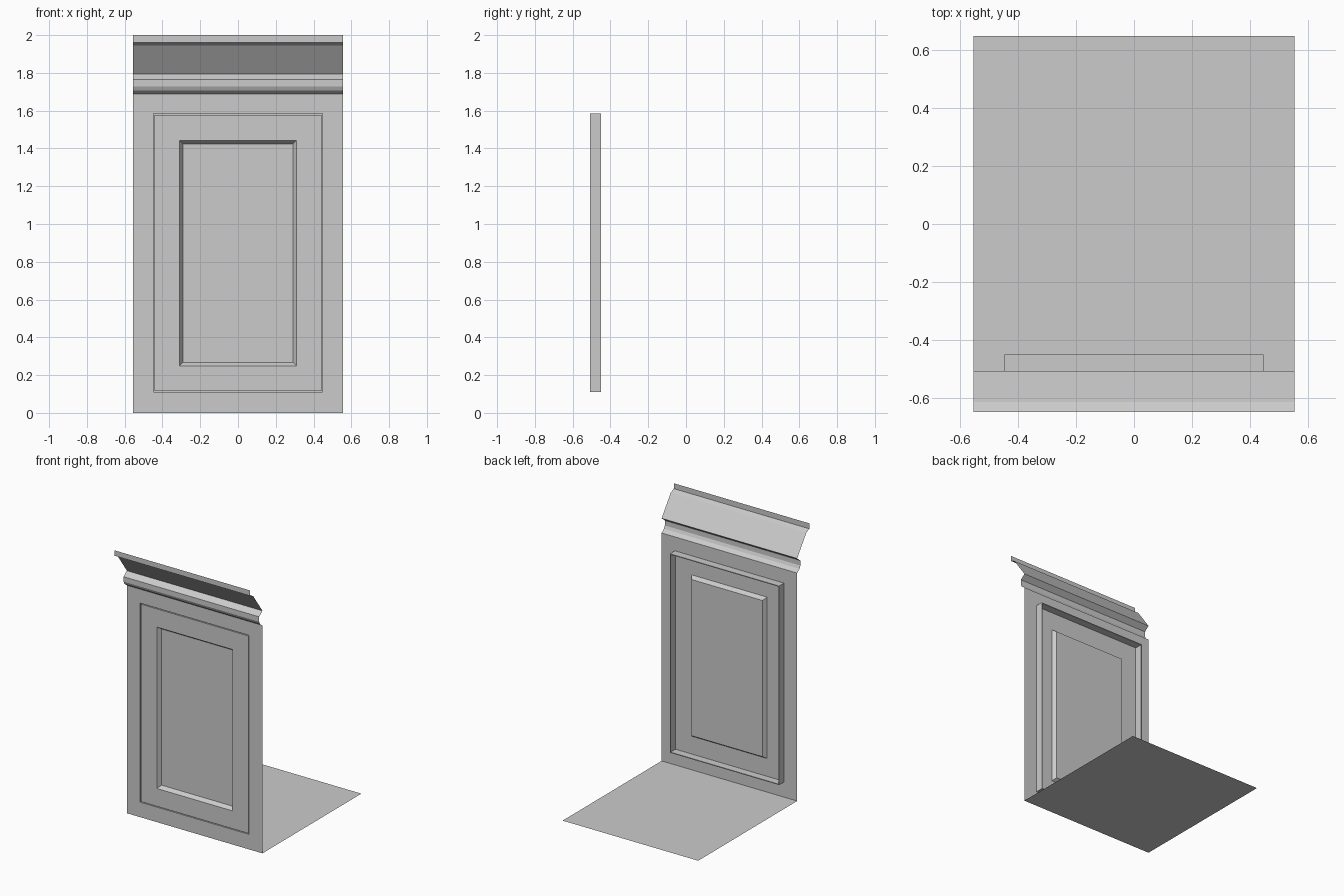
import bpy

if "Cube" in bpy.data.objects:
    bpy.data.objects.remove(bpy.data.objects["Cube"])

HALF = 0.555      # half width of the cabinet
FACE = -0.507     # y of the front face
BACK = -0.45      # y of the door rim at the back


def make(name, verts, faces):
    me = bpy.data.meshes.new(name)
    me.from_pydata(verts, [], faces)
    ob = bpy.data.objects.new(name, me)
    bpy.context.collection.objects.link(ob)
    return ob


def nested(name, rings, cap=False):
    """Bridge successive rectangles (half width, z low, z high, y)."""
    verts, faces = [], []
    for hx, z0, z1, y in rings:
        verts += [(-hx, y, z0), (hx, y, z0), (hx, y, z1), (-hx, y, z1)]
    for r in range(len(rings) - 1):
        a, b = 4 * r, 4 * r + 4
        for i in range(4):
            j = (i + 1) % 4
            faces.append((a + i, a + j, b + j, b + i))
    if cap:
        n = len(verts) - 4
        faces.append((n, n + 1, n + 2, n + 3))
    return make(name, verts, faces)


def sweep(name, profile):
    """Extrude an open (y, z) profile across the cabinet width."""
    verts = [(x, y, z) for y, z in profile for x in (-HALF, HALF)]
    faces = [(2 * i, 2 * i + 1, 2 * i + 3, 2 * i + 2) for i in range(len(profile) - 1)]
    return make(name, verts, faces)


# flat face frame around the door opening
nested("face_frame", [(HALF, 0, 1.687, FACE), (0.447, 0.111, 1.584, FACE)])

# door: thin groove around it, then a flat border and a recessed panel
nested("door", [
    (0.447, 0.111, 1.584, FACE),
    (0.447, 0.111, 1.584, BACK),
    (0.441, 0.117, 1.578, BACK),
    (0.441, 0.117, 1.578, FACE),
    (0.309, 0.249, 1.443, FACE),
    (0.290, 0.268, 1.424, FACE + 0.028),
], cap=True)

# moulded cornice
sweep("cornice", [
    (FACE, 1.687), (-0.535, 1.707), (-0.545, 1.728), (-0.545, 1.765),
    (FACE, 1.795), (-0.615, 1.945), (-0.65, 1.96), (-0.65, 2.0),
])

# bottom board
sweep("bottom_board", [(FACE, 0), (0.65, 0)])
